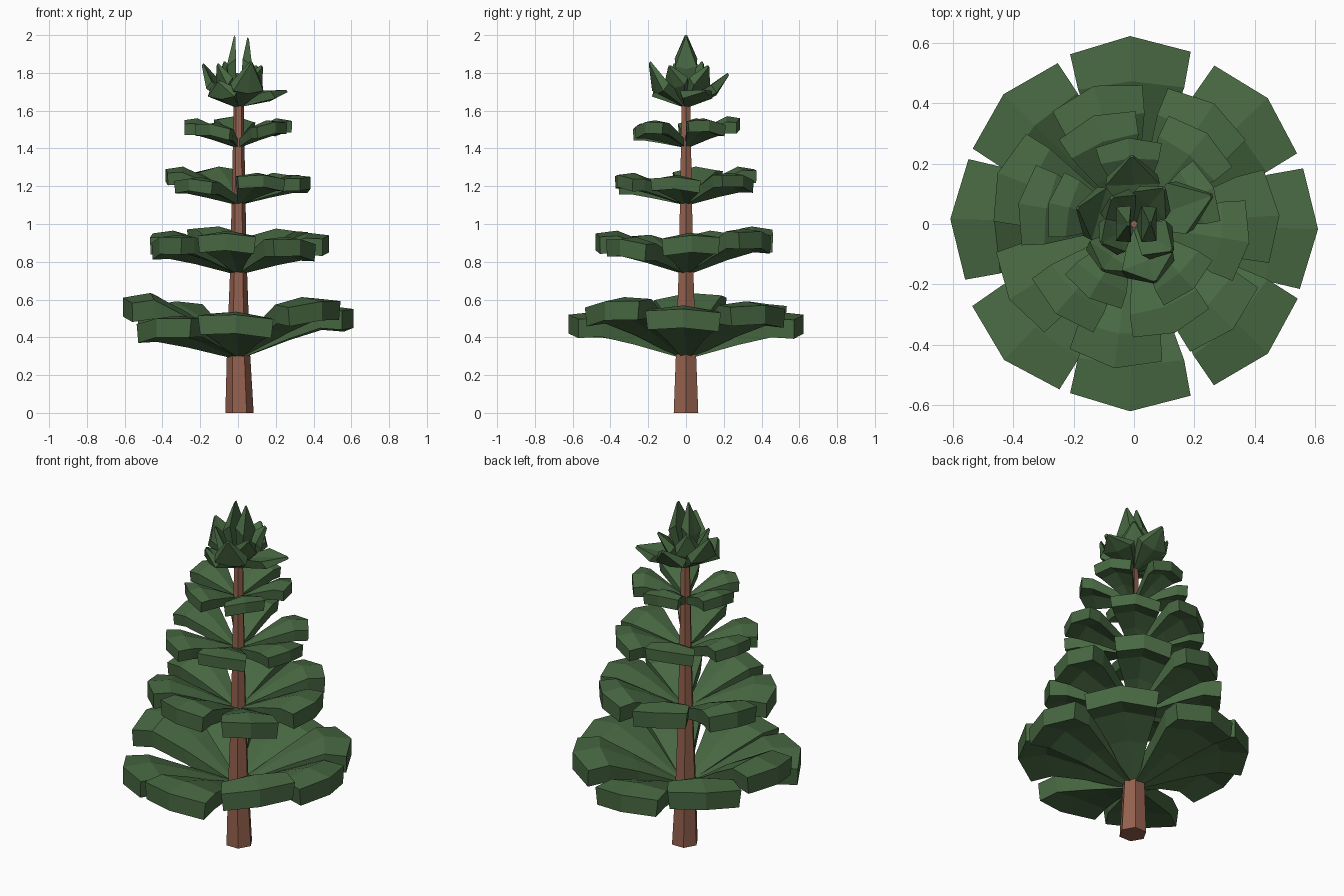
import bpy, bmesh, math, random
from mathutils import Matrix, Vector

if "Cube" in bpy.data.objects:
    bpy.data.objects.remove(bpy.data.objects["Cube"])

random.seed(4)

def material(name, col):
    m = bpy.data.materials.new(name)
    m.diffuse_color = (*col, 1)
    m.use_nodes = True
    m.node_tree.nodes["Principled BSDF"].inputs["Base Color"].default_value = m.diffuse_color
    return m

GREEN = material("needles", (0.065, 0.14, 0.055))
BROWN = material("bark", (0.30, 0.12, 0.075))

def finish(bm, name, mat):
    bmesh.ops.recalc_face_normals(bm, faces=bm.faces)
    me = bpy.data.meshes.new(name)
    bm.to_mesh(me)
    bm.free()
    me.materials.append(mat)
    ob = bpy.data.objects.new(name, me)
    bpy.context.collection.objects.link(ob)
    return ob

def add_leaf(bm, angle, stations, roll=0.0):
    """Thick folded leaf. Station: centre r, edge r, half width, top z, thickness, ridge, outward shift of underside."""
    rot = Matrix.Rotation(math.radians(angle), 3, 'Z')
    rings = []
    for rc, re, hw, z, t, ridge, out in stations:
        pts = [(re, -hw, z - ridge - roll * hw), (rc, 0, z), (re, hw, z - ridge + roll * hw)]
        pts += [(x + out, y * 0.94, zz - t) for x, y, zz in reversed(pts)]
        rings.append([bm.verts.new(rot @ Vector(p)) for p in pts])
    for a, b in zip(rings, rings[1:]):
        for i in range(6):
            j = (i + 1) % 6
            bm.faces.new((a[i], a[j], b[j], b[i]))
    for r in (rings[0], rings[-1]):
        bm.faces.new((r[0], r[1], r[4], r[5]))
        bm.faces.new((r[1], r[2], r[3], r[4]))

# trunk: tapered six-sided column
bm = bmesh.new()
rings = []
for z, r, cx in ((0, 0.075, 0.008), (0.35, 0.06, 0.002), (0.75, 0.045, 0.003),
                 (1.15, 0.036, 0.003), (1.66, 0.026, 0.004)):
    rings.append([bm.verts.new((cx + r * math.cos(k * math.pi / 3),
                                r * math.sin(k * math.pi / 3), z)) for k in range(6)])
for a, b in zip(rings, rings[1:]):
    for k in range(6):
        bm.faces.new((a[k], a[(k + 1) % 6], b[(k + 1) % 6], b[k]))
bm.faces.new(rings[0])
bm.faces.new(rings[-1])
finish(bm, "trunk", BROWN)

# branch tiers: radius, half width, root top z, thickness, first angle, tip heights
tiers = [
    (0.625, 0.20, 0.36, 0.10, 0, (0.55, 0.57, 0.52, 0.57, 0.61, 0.50, 0.52, 0.59)),
    (0.485, 0.155, 0.80, 0.09, 5, (0.94, 0.96, 0.97, 0.95, 0.93, 0.95, 0.92)),
    (0.395, 0.135, 1.15, 0.065, 50, (1.26, 1.29, 1.29, 1.24, 1.26, 1.25)),
    (0.295, 0.11, 1.45, 0.06, 23, (1.55, 1.56, 1.55, 1.53, 1.54)),
]
for n, (R, W, z0, t, a0, tips) in enumerate(tiers):
    bm = bmesh.new()
    for k, zt in enumerate(tips):
        h = zt - z0
        r = R * random.uniform(0.97, 1.0)
        add_leaf(bm, a0 + k * 360 / len(tips) + random.uniform(-2, 2), [
            (0.02, 0.02, W * 0.10, z0, t * 0.7, 0.0, 0),
            (r * 0.45, r * 0.44, W * 0.54, z0 + h * 0.7, t * 0.85, 0.02, 0),
            (r * 0.76, r * 0.72, W * 0.88, z0 + h * 1.1, t, 0.025, 0),
            (r, r * 0.91, W, zt, t, 0.015, 0),
        ], random.uniform(-0.12, 0.12))
    finish(bm, f"branch_tier_{n + 1}", GREEN)

# crown: pointed upturned leaves; angle, tip radius, tip z, belly radius, belly z, half width
crown = [
    (20, 0.27, 1.71, 0.15, 1.69, 0.09), (92, 0.22, 1.80, 0.13, 1.72, 0.09),
    (164, 0.19, 1.85, 0.12, 1.74, 0.09), (236, 0.18, 1.76, 0.13, 1.70, 0.09),
    (290, 0.20, 1.86, 0.13, 1.73, 0.09),
    (50, 0.15, 1.84, 0.08, 1.76, 0.07), (130, 0.11, 1.86, 0.07, 1.76, 0.065),
    (210, 0.12, 1.85, 0.07, 1.76, 0.065), (325, 0.15, 1.84, 0.08, 1.76, 0.07),
    (0, 0.05, 1.99, 0.025, 1.86, 0.06), (180, 0.015, 2.0, 0.01, 1.86, 0.06),
]
bm = bmesh.new()
for a, rt, zt, rb, zb, w in crown:
    steep = zt > 1.9
    add_leaf(bm, a, [
        (0.01, 0.01, 0.015, 1.67, 0.05, 0.0, 0.005),
        (rb, rb, w, zb, 0.04, -0.015, 0.05 if steep else 0.03),
        (rt, rt, 0.006, zt, 0.012, 0.0, 0.008),
    ])
finish(bm, "crown", GREEN)
